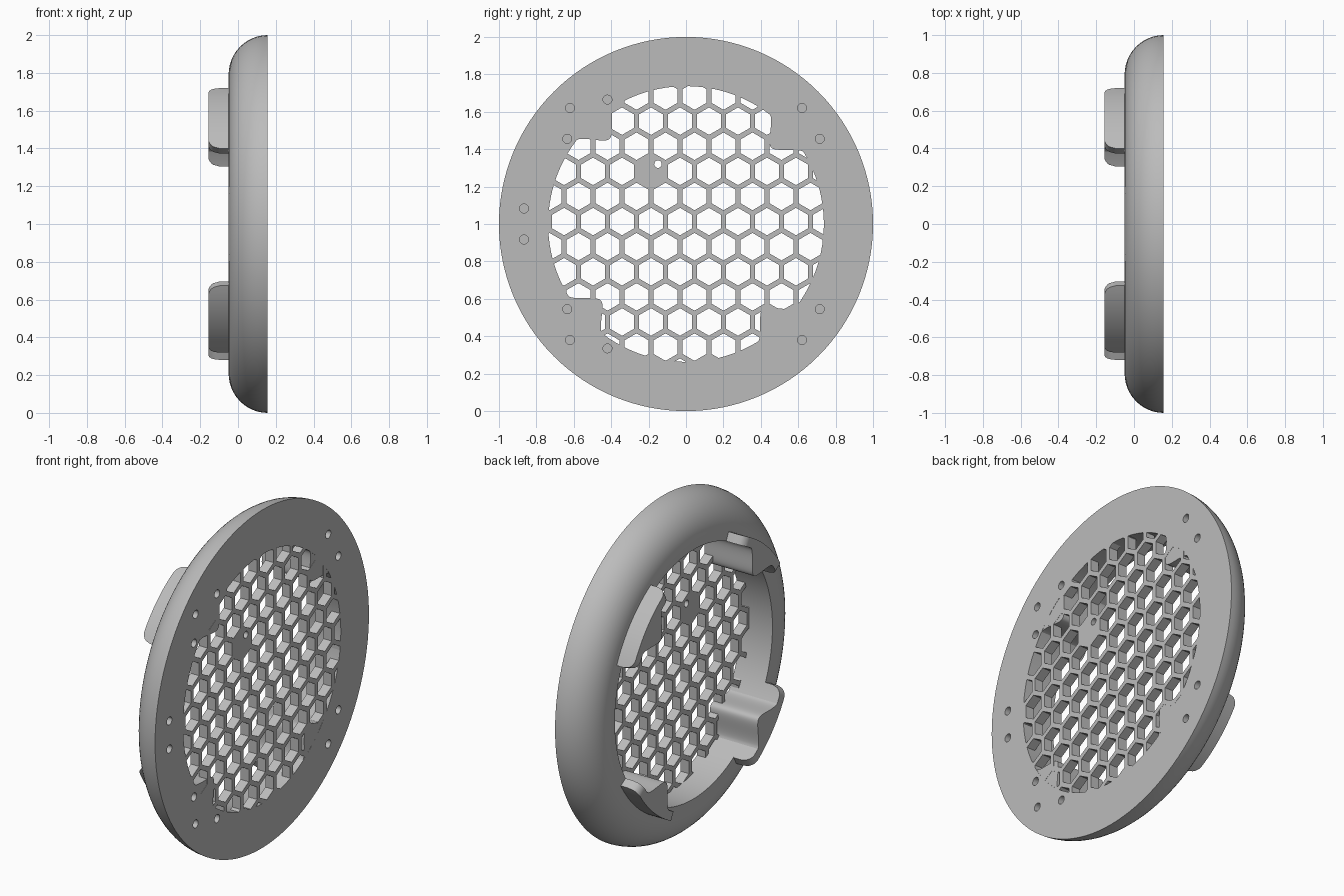
import bpy, bmesh, math
from mathutils import Vector

cube = bpy.data.objects.get("Cube")
if cube:
    bpy.data.objects.remove(cube, do_unlink=True)

FACE, RIM, TIP = 0.157, -0.05, -0.157   # stations along x
OUTER, LAND, BORE = 1.0, 0.79, 0.737    # radii about the x axis
CENTRE = 1.0                            # height of the axis

grey = bpy.data.materials.new("light_grey")
grey.use_nodes = True
grey.diffuse_color = (0.5, 0.5, 0.5, 1)
grey.node_tree.nodes["Principled BSDF"].inputs["Base Color"].default_value = (0.5, 0.5, 0.5, 1)


def polar(x, r, a):
    return Vector((x, r * math.cos(a), CENTRE + r * math.sin(a)))


def finish(name, bm):
    bmesh.ops.recalc_face_normals(bm, faces=bm.faces)
    mesh = bpy.data.meshes.new(name)
    bm.to_mesh(mesh)
    bm.free()
    mesh.materials.append(grey)
    ob = bpy.data.objects.new(name, mesh)
    bpy.context.collection.objects.link(ob)
    return ob


def activate(ob):
    bpy.ops.object.select_all(action='DESELECT')
    ob.select_set(True)
    bpy.context.view_layer.objects.active = ob


def smooth(ob):
    activate(ob)
    bpy.ops.object.shade_smooth_by_angle(angle=math.radians(30))


def prism(bm, y, z, r, sides, x0, x1, turn=0.0):
    """Closed prism along x."""
    rings = []
    for x in (x0, x1):
        rings.append([bm.verts.new((x, y + r * math.cos(turn + math.tau * i / sides),
                                    z + r * math.sin(turn + math.tau * i / sides)))
                      for i in range(sides)])
    bm.faces.new(rings[0])
    bm.faces.new(rings[1][::-1])
    for i in range(sides):
        j = (i + 1) % sides
        bm.faces.new((rings[0][i], rings[0][j], rings[1][j], rings[1][i]))


def cut(ob, cutter):
    cutter.hide_render = True
    mod = ob.modifiers.new("cut", 'BOOLEAN')
    mod.operation, mod.solver, mod.object = 'DIFFERENCE', 'EXACT', cutter
    activate(ob)
    bpy.ops.object.modifier_apply(modifier=mod.name)
    bpy.data.objects.remove(cutter, do_unlink=True)


def sweep(name, sections, closed):
    """Skin a list of equal cross-sections."""
    bm = bmesh.new()
    rows = [[bm.verts.new(p) for p in s] for s in sections]
    n, m = len(rows), len(rows[0])
    for i in range(n if closed else n - 1):
        a, b = rows[i], rows[(i + 1) % n]
        for k in range(m):
            bm.faces.new((a[k], a[(k + 1) % m], b[(k + 1) % m], b[k]))
    if not closed:
        bm.faces.new(rows[0])
        bm.faces.new(rows[-1][::-1])
    return finish(name, bm)


# Rounded ring: flat face, quarter-round outside, straight bore
profile = [(FACE, BORE), (FACE, OUTER)]
for i in range(1, 13):
    t = math.pi / 2 * i / 12
    profile.append((FACE - (FACE - RIM) * math.sin(t), LAND + (OUTER - LAND) * math.cos(t)))
profile.append((RIM, BORE))
SEG = 128
ring = sweep("ring", [[polar(x, r, math.tau * i / SEG) for x, r in profile]
                      for i in range(SEG)], True)

# Blind screw holes, mirrored above and below the axis
holes = bmesh.new()
for y, dz in ((-0.866, 0.083), (-0.62, 0.62), (-0.42, 0.665),
              (-0.635, 0.455), (0.62, 0.62), (0.715, 0.455)):
    for s in (1, -1):
        prism(holes, y, CENTRE + s * dz, 0.024, 20, FACE - 0.1, FACE + 0.05)
cut(ring, finish("hole_cutter", holes))
smooth(ring)

# Honeycomb grille
plate = bmesh.new()
prism(plate, 0, CENTRE, BORE + 0.002, SEG, FACE - 0.055, FACE)
grille = finish("grille", plate)
PITCH, HEX = 0.155, 0.0735
ORIGIN_Y, ORIGIN_Z = -0.032, 1.013
cells = bmesh.new()
for row in range(-6, 7):
    for col in range(-6, 7):
        y = ORIGIN_Y + (col + 0.5 * (row % 2)) * PITCH
        z = ORIGIN_Z + row * PITCH * math.sqrt(0.75)
        if math.hypot(y, z - CENTRE) > BORE + 0.06 or (row, col) == (2, -1):
            continue
        prism(cells, y, z, HEX, 6, FACE - 0.2, FACE + 0.1, math.pi / 6)
prism(cells, -0.15, 1.32, 0.02, 20, FACE - 0.2, FACE + 0.1)
cut(grille, finish("cell_cutter", cells))
smooth(grille)

# Four clips: curved tab standing on the rim, with a rounded post inside
HALF, CORNER, BUMP = math.radians(17.6), 0.06, math.radians(10.5)
for n, label in enumerate(("upper_back", "upper_front", "lower_front", "lower_back")):
    mid = math.radians(42 + 90 * n)
    tab, post = [], []
    for i in range(49):
        d = HALF * (2 * i / 48 - 1)
        # distance to the tab's end sets the rounded corner
        e = max(0.0, CORNER - (HALF - abs(d)) * LAND)
        tip = TIP + CORNER - math.sqrt(max(0.0, CORNER ** 2 - e ** 2))
        tab.append([polar(x, r, mid + d) for x, r in
                    ((tip, BORE), (tip, LAND), (RIM + 0.01, LAND), (RIM + 0.01, BORE))])
    for i in range(33):
        u = 2 * i / 32 - 1
        w = 1 - abs(u)
        rise = 0.125 * (w * w * (3 - 2 * w)) ** 0.75
        post.append([polar(x, r, mid + BUMP * u) for x, r in
                     ((TIP, BORE - rise), (TIP, BORE + 0.01),
                      (FACE - 0.001, BORE + 0.01), (FACE - 0.001, BORE - rise))])
    smooth(sweep("clip_tab_" + label, tab, False))
    smooth(sweep("clip_post_" + label, post, False))
